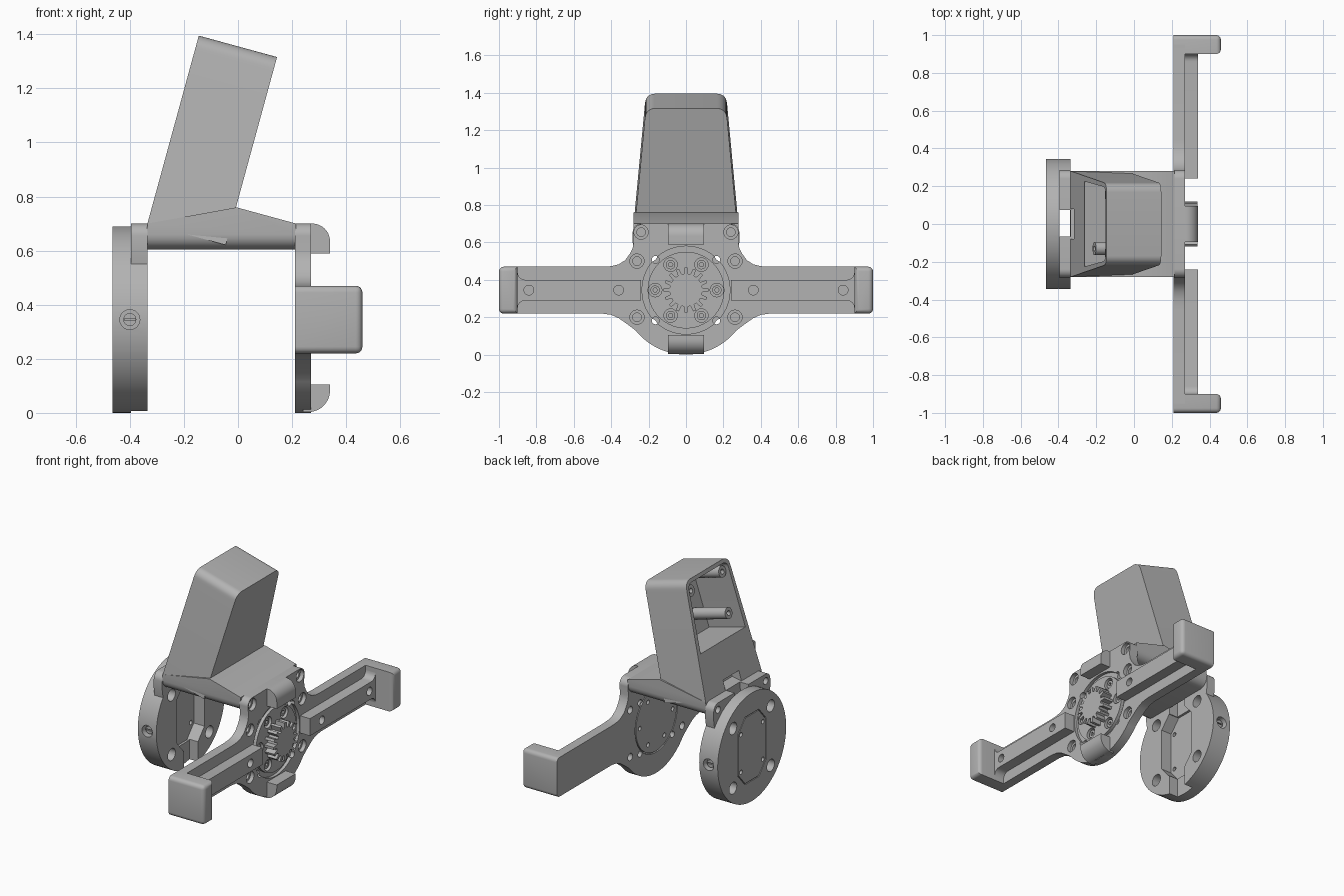
import bpy, bmesh
from math import sin, cos, pi, radians
from mathutils import Vector

if "Cube" in bpy.data.objects:
    bpy.data.objects.remove(bpy.data.objects["Cube"])

GREY = (0.45, 0.45, 0.45, 1)
mat = bpy.data.materials.new("plain grey")
mat.use_nodes = True
mat.diffuse_color = GREY
mat.node_tree.nodes["Principled BSDF"].inputs["Base Color"].default_value = GREY

HUB = 0.345                                # height of the hub axis and disc radius
UP = Vector((0.19, 0, 0.695)).normalized()  # direction of the leaning housing
OUT = Vector((UP.z, 0, -UP.x))
BASE = Vector((-0.335, 0, 0.70))


# Ways to place a profile (a, b) extruded along c
def along_x(a, b, c): return Vector((c, a, b))
def along_y(a, b, c): return Vector((a, c, b))
def leaning(a, b, c): return BASE + Vector((0, a, 0)) + UP * b + OUT * c


def arc(cx, cy, r, start, end, n=32):
    return [(cx + r * cos(radians(start + (end - start) * i / n)),
             cy + r * sin(radians(start + (end - start) * i / n))) for i in range(n + 1)]


def circle(cx, cy, r, n=40):
    return arc(cx, cy, r, 0, 360, n)[:-1]


def mirrored(half):
    return half + [(-a, b) for a, b in reversed(half) if abs(a) > 1e-4]


def rect(a0, b0, a1, b1):
    return [(a0, b0), (a1, b0), (a1, b1), (a0, b1)]


def prism(name, pts, c0, c1, place=along_x, bevel=0, edge_rule=None, segments=5):
    bm = bmesh.new()
    low = [bm.verts.new(place(a, b, c0)) for a, b in pts]
    high = [bm.verts.new(place(a, b, c1)) for a, b in pts]
    bm.faces.new(low)
    bm.faces.new(high)
    for i in range(len(pts)):
        j = (i + 1) % len(pts)
        bm.faces.new((low[i], low[j], high[j], high[i]))
    if bevel:
        edges = [e for e in bm.edges if edge_rule(*[v.co for v in e.verts])]
        bmesh.ops.bevel(bm, geom=edges, offset=bevel, segments=segments, affect='EDGES', profile=0.5)
    bmesh.ops.recalc_face_normals(bm, faces=bm.faces)
    mesh = bpy.data.meshes.new(name)
    bm.to_mesh(mesh)
    bm.free()
    ob = bpy.data.objects.new(name, mesh)
    bpy.context.collection.objects.link(ob)
    mesh.materials.append(mat)
    return ob


def combine(ob, pts, c0, c1, place=along_x, op='DIFFERENCE'):
    tool = prism("cutter", pts, c0, c1, place)
    tool.hide_render = True
    mod = ob.modifiers.new("cut", 'BOOLEAN')
    mod.operation, mod.solver, mod.object = op, 'EXACT', tool
    bpy.context.view_layer.objects.active = ob
    bpy.ops.object.modifier_apply(modifier=mod.name)
    bpy.data.objects.remove(tool)


def groove(ob, cy, cz, r0, r1, c0, c1, place=along_x):
    # Ring cut as two half rings
    for s in (0, 180):
        ring = arc(cy, cz, r1, s, s + 180, 28) + arc(cy, cz, r0, s + 180, s, 28)
        combine(ob, ring, c0, c1, place)


# Front plate with shoulders, arms and rounded bottom
half = ([(0, 0.70)] + arc(0.24, 0.655, 0.045, 90, 0, 8)
        + [(0.28, 0.60), (0.285, 0.57), (0.30, 0.54), (0.325, 0.505), (0.36, 0.483), (0.40, 0.473),
           (0.45, 0.47), (0.95, 0.47), (0.95, 0.22), (0.45, 0.22), (0.40, 0.213), (0.36, 0.195),
           (0.31, 0.16)] + arc(0, HUB, HUB, -39, -90, 20))
plate = prism("front_plate", mirrored(half), 0.21, 0.27)
groove(plate, 0, HUB, 0.205, 0.235, 0.25, 0.3)
groove(plate, 0, HUB, 0.205, 0.213, 0.2, 0.22)
for s in (-1, 1):
    for y, z in ((0.24, 0.655), (0.262, 0.5), (0.262, 0.2)):
        combine(plate, circle(s * y, z, 0.038, 24), 0.245, 0.3)
        combine(plate, circle(s * y, z, 0.023, 24), 0.2, 0.3)
    for t in (-1, 1):
        combine(plate, circle(s * 0.163, HUB + t * 0.163, 0.02, 16), 0.2, 0.3)

# Hub screws around the gear
for i in range(6):
    y, z = 0.165 * cos(i * pi / 3), HUB + 0.157 * sin(i * pi / 3)
    combine(plate, circle(y, z, 0.036, 24), 0.24, 0.3)
    combine(plate, circle(y, z, 0.014, 16), 0.2, 0.3)
    screw = prism("hub_screw", circle(y, z, 0.025, 20), 0.235, 0.26)
    combine(screw, circle(y, z, 0.012, 6), 0.245, 0.3)

# Drive gear
teeth = 16
gear = []
for i in range(teeth):
    for off, r in ((-0.30, 0.088), (-0.17, 0.12), (0.17, 0.12), (0.30, 0.088)):
        a = (i + off) * 2 * pi / teeth
        gear.append((r * cos(a), HUB + r * sin(a)))
prism("drive_gear", gear, 0.25, 0.335)

# Hooks above and below the hub
prism("top_hook", [(0.24, 0.70)] + arc(0.275, 0.635, 0.065, 90, 0, 10) + [(0.34, 0.59), (0.24, 0.59)],
      -0.095, 0.095, along_y)
prism("bottom_hook", [(0.24, 0.105), (0.34, 0.105)] + arc(0.26, 0.083, 0.08, 0, -90, 12) + [(0.24, 0.003)],
      -0.095, 0.095, along_y)

# Arm ridges and end blocks
for s, side in ((1, "left"), (-1, "right")):
    flare = arc(0.86, 0.25, 0.04, 90, 0, 6)
    outline = [(0.24, 0.29)] + flare + [(a, 2 * HUB - b) for a, b in reversed(flare)] + [(0.24, 0.40)]
    ridge = prism(side + "_arm_ridge", [(s * a, b) for a, b in outline], 0.262, 0.34)
    for y in (0.36, 0.84):
        combine(ridge, circle(s * y, HUB, 0.026, 24), 0.28, 0.4)
    prism(side + "_end_block", rect(s * 0.90, 0.22, s, 0.47), 0.21, 0.46, along_x, 0.025,
          lambda p, q: max(p.x, q.x) > 0.4 and (min(p.x, q.x) > 0.4 or min(abs(p.y), abs(q.y)) > 0.95))

# Back disc with mounting ears
disc = prism("back_disc", circle(0, HUB, HUB, 72), -0.465, -0.335)
for s in (-1, 1):
    ear = [(0, 0.45), (s * 0.26, 0.45), (s * 0.285, 0.60)] \
        + [(s * a, b) for a, b in arc(0.24, 0.655, 0.045, 0, 90, 8)] + [(0, 0.70)]
    combine(disc, ear, -0.395, -0.335, along_x, 'UNION')

# Cable slot and horn pocket on the inner side
combine(disc, rect(-0.065, -0.1, 0.075, 0.8), -0.395, -0.3)
hexagon = mirrored([(0, 0.56), (0.07, 0.56), (0.14, 0.48), (0.14, 0.21), (0.07, 0.13), (0, 0.13)])
combine(disc, hexagon, -0.41, -0.3)

# Thin horn outline on the outer side
inner = [(a * 0.97, HUB + (b - HUB) * 0.97) for a, b in hexagon]
for i in range(len(hexagon)):
    j = (i + 1) % len(hexagon)
    combine(disc, [hexagon[i], hexagon[j], inner[j], inner[i]], -0.5, -0.459)

# Disc holes
for s in (-1, 1):
    combine(disc, circle(s * 0.24, 0.655, 0.022, 20), -0.5, -0.3)
    for t in (-1, 1):
        combine(disc, circle(s * 0.19, HUB + t * 0.19, 0.038, 24), -0.5, -0.3)
        combine(disc, circle(s * 0.11, HUB + t * 0.12, 0.014, 16), -0.5, -0.3)
    combine(disc, circle(-0.40, HUB, 0.037, 24), s * 0.30, s * 0.40, along_y)
    side_screw = prism("side_screw", circle(-0.40, HUB, 0.024, 20), s * 0.29, s * 0.325, along_y)
    combine(side_screw, rect(-0.42, HUB - 0.004, -0.38, HUB + 0.004), s * 0.315, s * 0.35, along_y)

# Bridge between disc and plate, rounded underneath
prism("bridge", [(-0.34, 0.605), (0.215, 0.605), (0.215, 0.70), (-0.005, 0.76), (-0.335, 0.70)],
      -0.28, 0.28, along_y, 0.055,
      lambda p, q: max(p.z, q.z) < 0.61 and abs(p.x - q.x) > 0.3)

# Leaning housing, open at the back
tower = prism("housing", mirrored([(0, 0), (0.28, 0), (0.22, 0.66)] + arc(0.168, 0.6705, 0.05, 5, 90, 8)),
              0, 0.30, leaning)
combine(tower, mirrored([(0, 0.28), (0.225, 0.28), (0.198, 0.65)] + arc(0.16, 0.66, 0.037, 0, 90, 6)),
        -0.05, 0.265, leaning)
combine(tower, rect(-0.08, -0.02, 0.08, 0.065), -0.05, 0.06, leaning)
groove(tower, 0, 0.512, 0.111, 0.116, 0.292, 0.32, leaning)

# Screw posts inside the housing
for y, t in ((-0.158, 0.645), (0.158, 0.645), (-0.13, 0.40)):
    post = prism("screw_post", circle(y, t, 0.035, 24), 0.02, 0.28, leaning)
    combine(post, circle(y, t, 0.015, 16), -0.02, 0.08, leaning)

# Smooth the curved walls and keep the edges crisp
for ob in bpy.context.scene.objects:
    ob.select_set(ob.type == 'MESH')
bpy.context.view_layer.objects.active = tower
bpy.ops.object.shade_smooth_by_angle(angle=radians(30))
